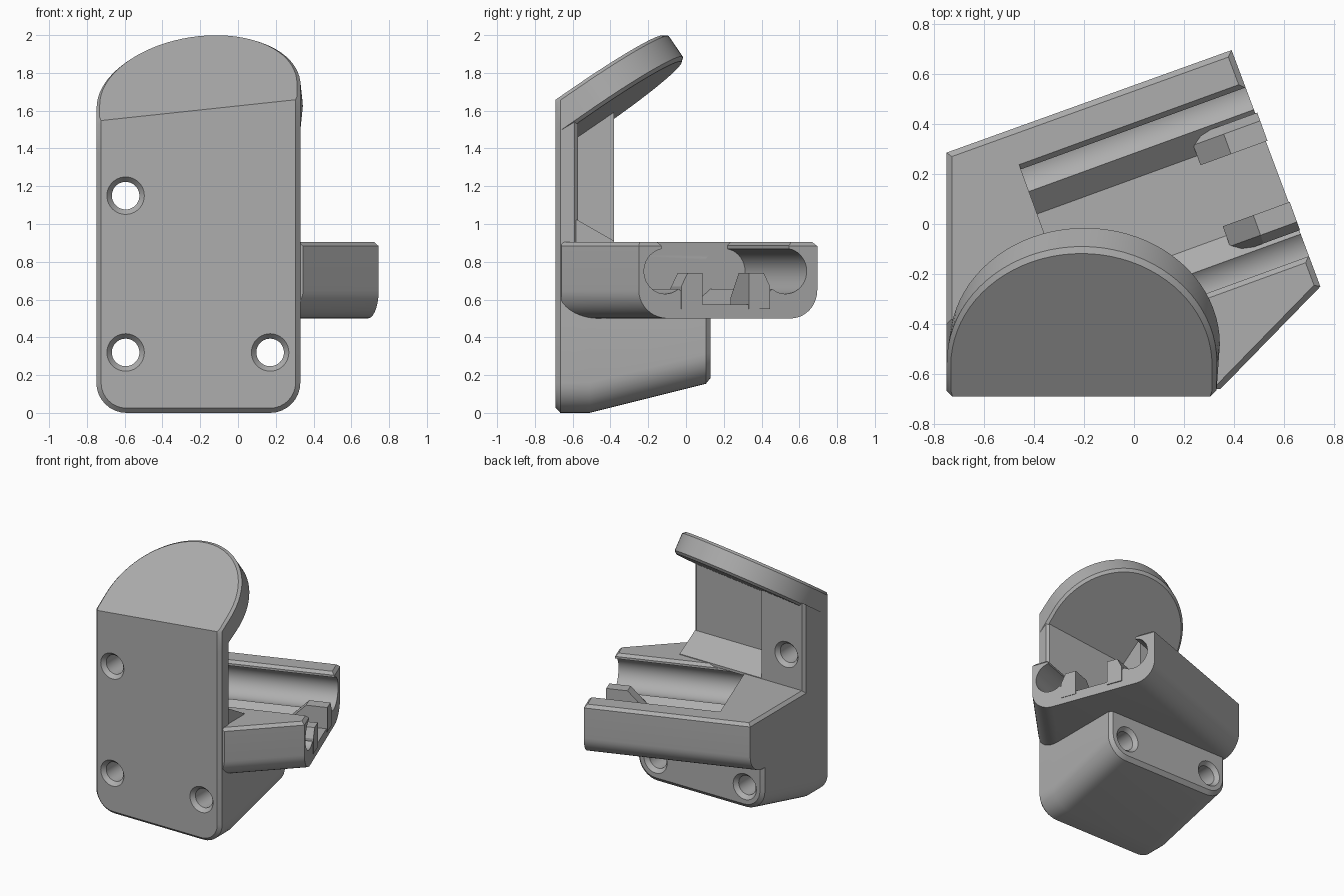
import bpy, bmesh, math
from mathutils import Vector, Matrix

if "Cube" in bpy.data.objects:
    bpy.data.objects.remove(bpy.data.objects["Cube"])

grey = bpy.data.materials.new("plain grey")
grey.diffuse_color = (0.42, 0.42, 0.42, 1)
grey.use_nodes = True
grey.node_tree.nodes["Principled BSDF"].inputs["Base Color"].default_value = grey.diffuse_color
TURN = Matrix.Rotation(math.radians(20), 4, 'Z')   # direction of the twin channels


def finish(name, bm, matrix=None):
    bmesh.ops.recalc_face_normals(bm, faces=bm.faces)
    if matrix:
        bm.transform(matrix)
    me = bpy.data.meshes.new(name)
    bm.to_mesh(me)
    bm.free()
    me.materials.append(grey)
    ob = bpy.data.objects.new(name, me)
    bpy.context.collection.objects.link(ob)
    return ob


def loft(name, rings, matrix=None):
    """Closed solid through rings with equal point counts."""
    bm = bmesh.new()
    vs = [[bm.verts.new(p) for p in r] for r in rings]
    n = len(vs[0])
    for a, b in zip(vs, vs[1:]):
        for i in range(n):
            j = (i + 1) % n
            bm.faces.new((a[i], a[j], b[j], b[i]))
    bm.faces.new(vs[0])
    bm.faces.new(vs[-1])
    return finish(name, bm, matrix)


def combine(ob, other, mode):
    m = ob.modifiers.new(mode, 'BOOLEAN')
    m.operation, m.object, m.solver = mode, other, 'EXACT'
    bpy.context.view_layer.objects.active = ob
    bpy.ops.object.modifier_apply(modifier=m.name)
    bpy.data.objects.remove(other, do_unlink=True)


def circle(cx, cz, r, y, n=40):
    return [(cx + r * math.cos(2 * math.pi * i / n), y,
             cz + r * math.sin(2 * math.pi * i / n)) for i in range(n)]


# Tilted plane of the cap
SX, SY, THICK = 0.107, 0.684, 0.168
NORMAL = Vector((-SX, -SY, 1)).normalized()
DROP = THICK / NORMAL.z


def cap_z(x, y):
    return 1.545 + SX * (x + 0.75) + SY * (y + 0.69)


# Channel body: rounded underside, chamfered top
outline = [(-0.75, -0.66), (0.345, -0.66), (0.745, -0.25), (0.39, 0.695), (-0.75, 0.285)]
bm = bmesh.new()
low = [bm.verts.new((x, y, 0.5)) for x, y in outline]
top = [bm.verts.new((x, y, 0.905)) for x, y in outline]
bm.faces.new(low)
bm.faces.new(top)
for i in range(5):
    j = (i + 1) % 5
    bm.faces.new((low[i], low[j], top[j], top[i]))
round_edges = [bm.edges.get((low[1], low[2])), bm.edges.get((low[3], low[4]))]
bmesh.ops.bevel(bm, geom=round_edges, offset=0.15, segments=10, profile=0.5, affect='EDGES')
bm.normal_update()
chamfer = [e for e in bm.edges if all(v.co.z > 0.9 for v in e.verts)
           and not all(v.co.y < -0.65 for v in e.verts)]
bmesh.ops.bevel(bm, geom=chamfer, offset=0.022, segments=1, affect='EDGES')
body = finish("bracket", bm)

# Twin round channels joined by an open trough
half = [(0.17, 0.575), (0.27, 0.66), (0.36, 0.75), (0.36, 0.885), (0.385, 0.91), (0.385, 0.95)]
trough = half + [(-v, z) for v, z in reversed(half)]
combine(body, loft("trough_cutter", [[(u, v, z) for v, z in trough] for u in (-0.35, 0.8)], TURN),
        'DIFFERENCE')
for s in (-1, 1):
    bore = [[(u, p[0], p[2]) for p in circle(s * 0.34, 0.75, 0.12, 0)] for u in (-0.35, 0.8)]
    combine(body, loft("bore_cutter", bore, TURN), 'DIFFERENCE')

# Stop posts at the open end of the channels
post = [(0.13, 0.55), (0.25, 0.55), (0.25, 0.67), (0.215, 0.74), (0.13, 0.74)]
for s in (-1, 1):
    rings = [[(u, s * v, 0.55 + (z - 0.55) * k) for v, z in post]
             for u, k in ((0.33, 0.3), (0.46, 1), (0.615, 1))]
    combine(body, loft("stop_post", rings, TURN), 'UNION')


# Lower block: rounded bottom corners, underside rising to the back
def block_ring(y, inset):
    r, x0, x1 = 0.16 - inset, -0.75 + inset, 0.33 - inset
    lift = max(0, 0.25 * (y + 0.51))
    pts = [(x1, y, 0.55)]
    for cx, a0 in ((x1 - r, 0), (x0 + r, -90)):
        for i in range(9):
            a = math.radians(a0 - 90 * i / 8)
            pts.append((cx + r * math.cos(a), y, inset + r + r * math.sin(a) + lift))
    return pts + [(x0, y, 0.55)]


combine(body, loft("lower_block", [block_ring(-0.69, 0.025), block_ring(-0.665, 0),
                                   block_ring(-0.51, 0), block_ring(0.105, 0),
                                   block_ring(0.13, 0.025)]), 'UNION')


# Upright plate, thin on the right and thick on the left
def plate_ring(y, x0, x1, z0):
    return [(x0, y, z0), (x1, y, z0), (x1, y, cap_z(x1, y) - DROP + 0.03),
            (x0, y, cap_z(x0, y) - DROP + 0.03)]


combine(body, loft("front_plate", [plate_ring(-0.69, -0.725, 0.305, 0.52),
                                   plate_ring(-0.665, -0.75, 0.33, 0.52),
                                   plate_ring(-0.59, -0.75, 0.33, 0.52),
                                   plate_ring(-0.572, -0.75, 0.312, 0.52)]), 'UNION')
combine(body, loft("thick_plate", [plate_ring(-0.66, -0.75, -0.38, 0.85),
                                   plate_ring(-0.40, -0.75, -0.38, 0.85),
                                   plate_ring(-0.38, -0.73, -0.38, 0.85)]), 'UNION')

# Sloped fillet at the foot of the thin plate
wedge = [(-0.62, 0.89), (-0.38, 0.89), (-0.38, 0.91), (-0.572, 1.02), (-0.62, 1.02)]
combine(body, loft("foot_wedge", [[(x, y, z) for y, z in wedge] for x in (-0.45, 0.322)]), 'UNION')


# Tilted cap with a round outer rim
def cap_ring(depth, inset):
    cx, cy = -0.21, -0.565
    pts = [(-0.725, -0.69), (-0.75 + inset, -0.665)]
    for i in range(41):
        a = math.pi * (1 - i / 40)
        pts.append((cx + (0.54 - inset) * math.cos(a), cy + (0.465 - inset) * math.sin(a)))
    pts += [(0.33 - inset, -0.665), (0.305, -0.69)]
    ring = []
    for i, (x, y) in enumerate(pts):
        if i in (0, len(pts) - 1):          # front corners stay on the front face
            ring.append((x, y, cap_z(x, y) - depth / NORMAL.z))
        else:
            p = Vector((x, y, cap_z(x, y))) - NORMAL * depth
            if i == 1 or i == len(pts) - 2:
                p = Vector((x, y, cap_z(x, y) - depth / NORMAL.z))
            ring.append(tuple(p))
    return ring


combine(body, loft("cap", [cap_ring(0, 0.018), cap_ring(0.018, 0),
                           cap_ring(THICK - 0.018, 0), cap_ring(THICK, 0.018)]), 'UNION')

# Screw holes, countersunk at both ends
for x, z, back in ((-0.595, 1.15, -0.38), (-0.595, 0.32, 0.13), (0.17, 0.32, 0.13)):
    rings = [circle(x, z, r, y) for y, r in
             ((-0.70, 0.108), (-0.66, 0.073), (back - 0.03, 0.073), (back + 0.01, 0.108))]
    combine(body, loft("hole_cutter", rings), 'DIFFERENCE')

bpy.ops.object.select_all(action='DESELECT')
body.select_set(True)
bpy.context.view_layer.objects.active = body
bpy.ops.object.shade_smooth_by_angle(angle=math.radians(25))
